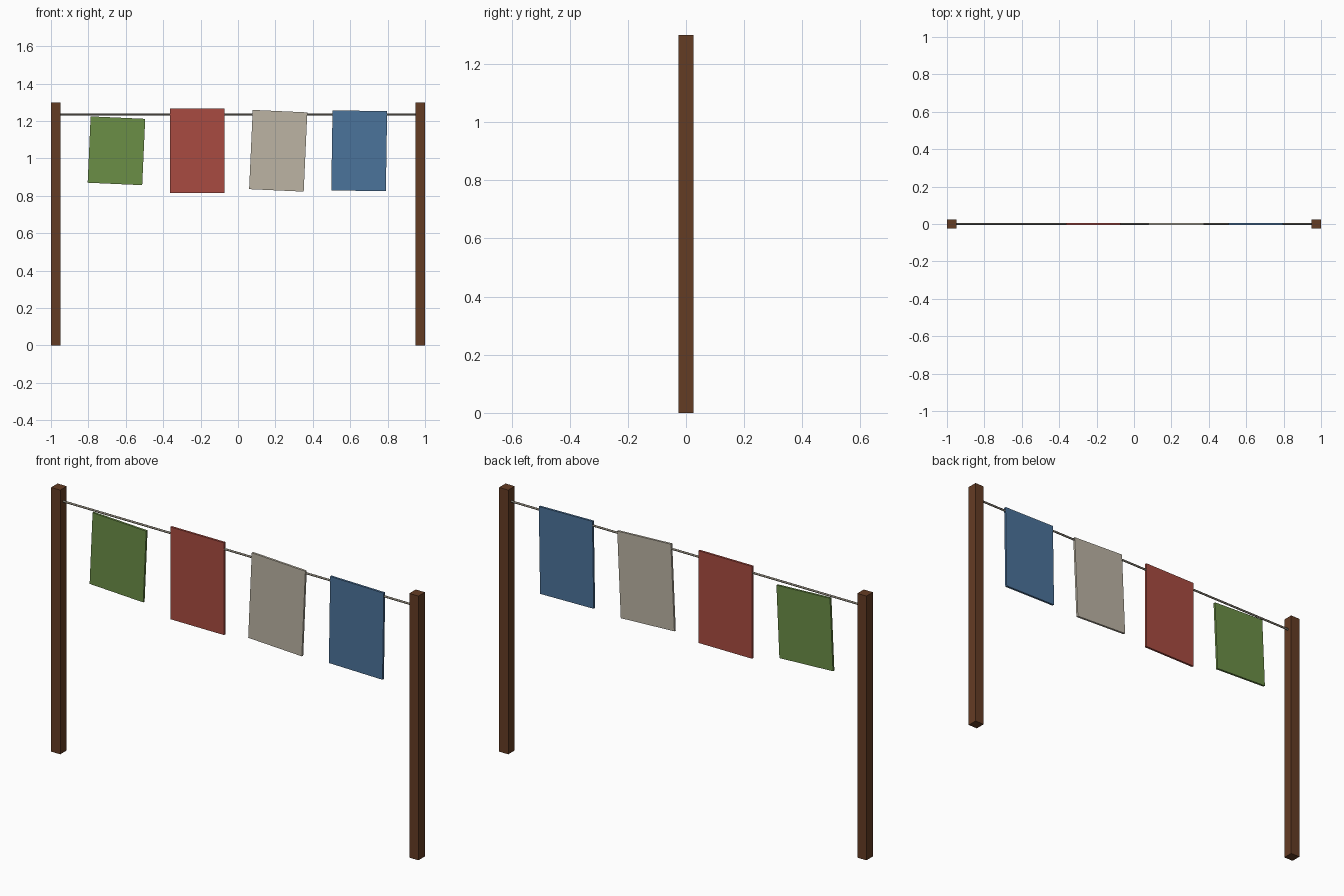
import bpy
import math

if "Cube" in bpy.data.objects:
    bpy.data.objects.remove(bpy.data.objects["Cube"])


def material(name, rgb):
    """Flat material from an sRGB 0-255 colour."""
    def linear(c):
        c /= 255
        return c / 12.92 if c <= 0.04045 else ((c + 0.055) / 1.055) ** 2.4
    mat = bpy.data.materials.new(name)
    mat.diffuse_color = (*[linear(c) for c in rgb], 1)
    mat.use_nodes = True
    mat.node_tree.nodes["Principled BSDF"].inputs["Base Color"].default_value = mat.diffuse_color
    return mat


def box(name, centre, size, mat, tilt=0):
    """Box of the given size, tilted about the y axis in degrees."""
    bpy.ops.mesh.primitive_cube_add(size=1, location=centre,
                                    rotation=(0, math.radians(tilt), 0))
    obj = bpy.context.object
    obj.name = name
    obj.scale = size
    obj.data.materials.append(mat)
    return obj


wood = material("brown_wood", (100, 60, 36))
cord = material("grey_cord", (128, 122, 110))

# Upright posts
for side, x in (("left", -0.975), ("right", 0.975)):
    box(side + "_post", (x, 0, 0.65), (0.05, 0.05, 1.3), wood)

# Line strung between the posts
bpy.ops.mesh.primitive_cylinder_add(vertices=8, radius=0.005, depth=1.92,
                                    location=(0, 0, 1.235),
                                    rotation=(0, math.pi / 2, 0))
line = bpy.context.object
line.name = "washing_line"
line.data.materials.append(cord)
bpy.ops.object.shade_smooth_by_angle(angle=math.radians(50))

# Hanging cloths: name, colour, x, height, tilt
cloths = (
    ("green", (107, 142, 70), -0.65, 0.355, 2.6),
    ("red", (168, 75, 65), -0.218, 0.454, 0),
    ("cream", (188, 180, 164), 0.215, 0.424, 2.6),
    ("blue", (75, 115, 155), 0.648, 0.428, 0.9),
)
for name, rgb, x, height, tilt in cloths:
    box(name + "_cloth", (x, 0, 1.041), (0.292, 0.011, height),
        material(name + "_fabric", rgb), tilt)
